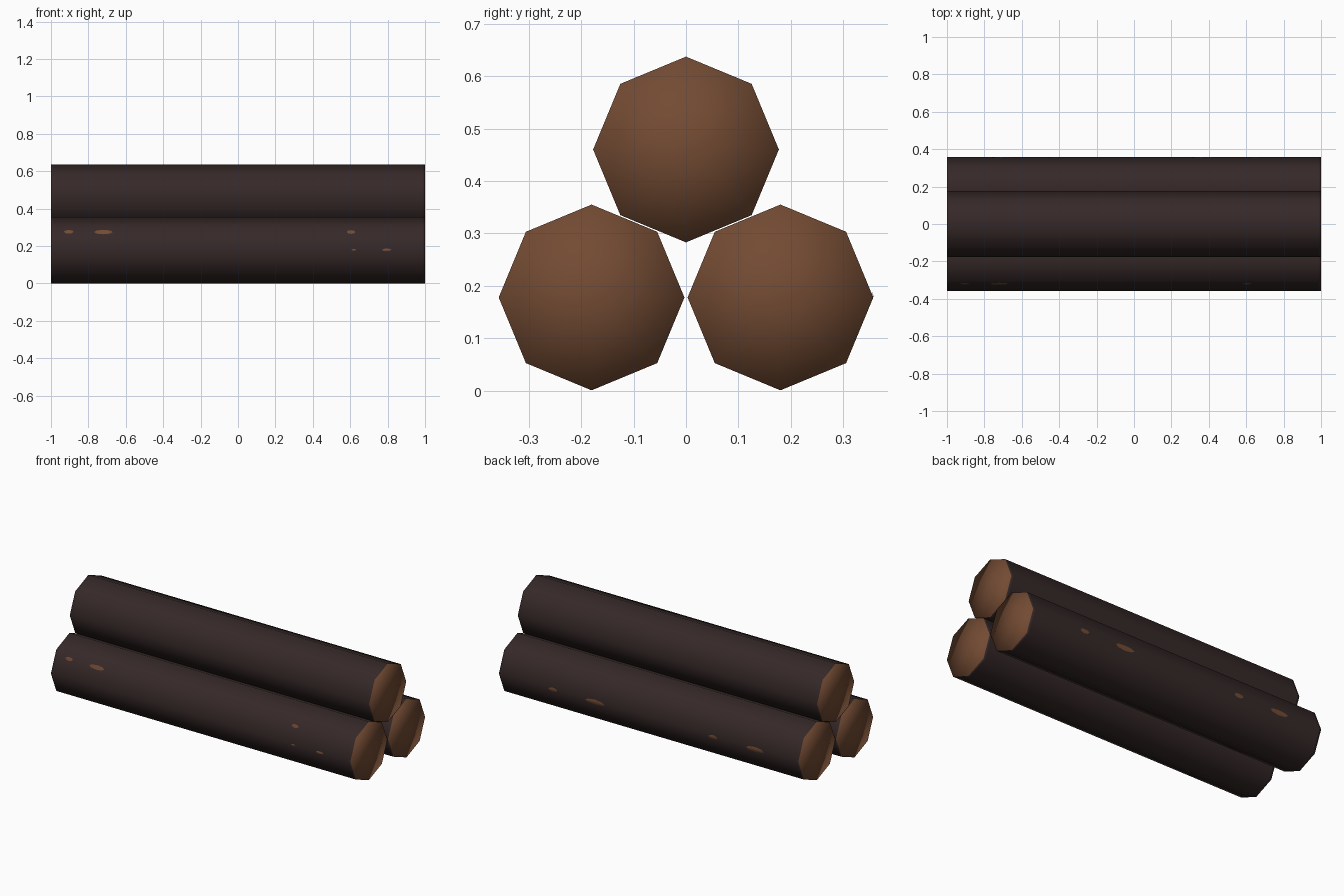
import bpy, bmesh, math

if "Cube" in bpy.data.objects:
    bpy.data.objects.remove(bpy.data.objects["Cube"])

R = 0.177
LOW_Z, TOP_Z, SIDE_Y = 0.178, 0.46, 0.18


def material(name, rgb):
    m = bpy.data.materials.new(name)
    m.diffuse_color = (*rgb, 1)
    m.use_nodes = True
    m.node_tree.nodes["Principled BSDF"].inputs["Base Color"].default_value = m.diffuse_color
    return m


bark = material("dark bark", (0.036, 0.021, 0.021))
wood = material("cut wood", (0.171, 0.070, 0.033))


def finish(bm, name, mats):
    mesh = bpy.data.meshes.new(name)
    bm.to_mesh(mesh)
    bm.free()
    ob = bpy.data.objects.new(name, mesh)
    bpy.context.collection.objects.link(ob)
    for m in mats:
        mesh.materials.append(m)
    for p in mesh.polygons:
        p.use_smooth = True
    return ob


# eight-sided log along x, with fan ends so the cut faces shade softly
def log(name, y, z):
    bm = bmesh.new()
    rings = []
    for x in (-1, -0.985, 0.985, 1):
        rings.append([bm.verts.new((x, y + R * math.cos(i * math.pi / 4),
                                    z + R * math.sin(i * math.pi / 4))) for i in range(8)])
    for a, b in zip(rings, rings[1:]):
        for i in range(8):
            j = (i + 1) % 8
            bm.faces.new((a[i], a[j], b[j], b[i]))
    for x, ring in ((-1, rings[0]), (1, rings[-1])):
        c = bm.verts.new((x, y, z))
        for i in range(8):
            f = bm.faces.new((c, ring[i], ring[(i + 1) % 8]))
            f.material_index = 1
    bmesh.ops.recalc_face_normals(bm, faces=bm.faces[:])
    finish(bm, name, (bark, wood))


log("front_log", -SIDE_Y, LOW_Z)
log("back_log", SIDE_Y, LOW_Z)
log("top_log", 0, TOP_Z)


# thin worn patch lying on the outer side of a lower log
def patch(name, side, x, z, length, height):
    bm = bmesh.new()
    vs = []
    for i in range(8):
        a = i * math.pi / 4
        pz = z + height / 2 * math.sin(a)
        depth = abs(pz - LOW_Z) * math.tan(math.pi / 8)
        vs.append(bm.verts.new((x + length / 2 * math.cos(a),
                                side * (SIDE_Y + R + 0.002 - depth), pz)))
    for f in (bm.faces.new(vs[:5]), bm.faces.new(vs[4:] + vs[:1])):
        f.normal_update()
        if f.normal.y * side < 0:
            f.normal_flip()
    finish(bm, name, (wood,))


for k, (x, z, l, h) in enumerate([(-0.905, 0.276, 0.05, 0.02), (-0.72, 0.275, 0.10, 0.024),
                                  (0.605, 0.275, 0.045, 0.02), (0.795, 0.18, 0.05, 0.014),
                                  (0.62, 0.18, 0.025, 0.008)]):
    patch(f"front_worn_patch_{k}", -1, x, z, l, h)

for k, (x, l, h) in enumerate([(0.64, 0.06, 0.025), (0.36, 0.13, 0.03),
                               (-0.43, 0.06, 0.025), (-0.71, 0.12, 0.03)]):
    patch(f"back_worn_patch_{k}", 1, x, 0.175, l, h)
